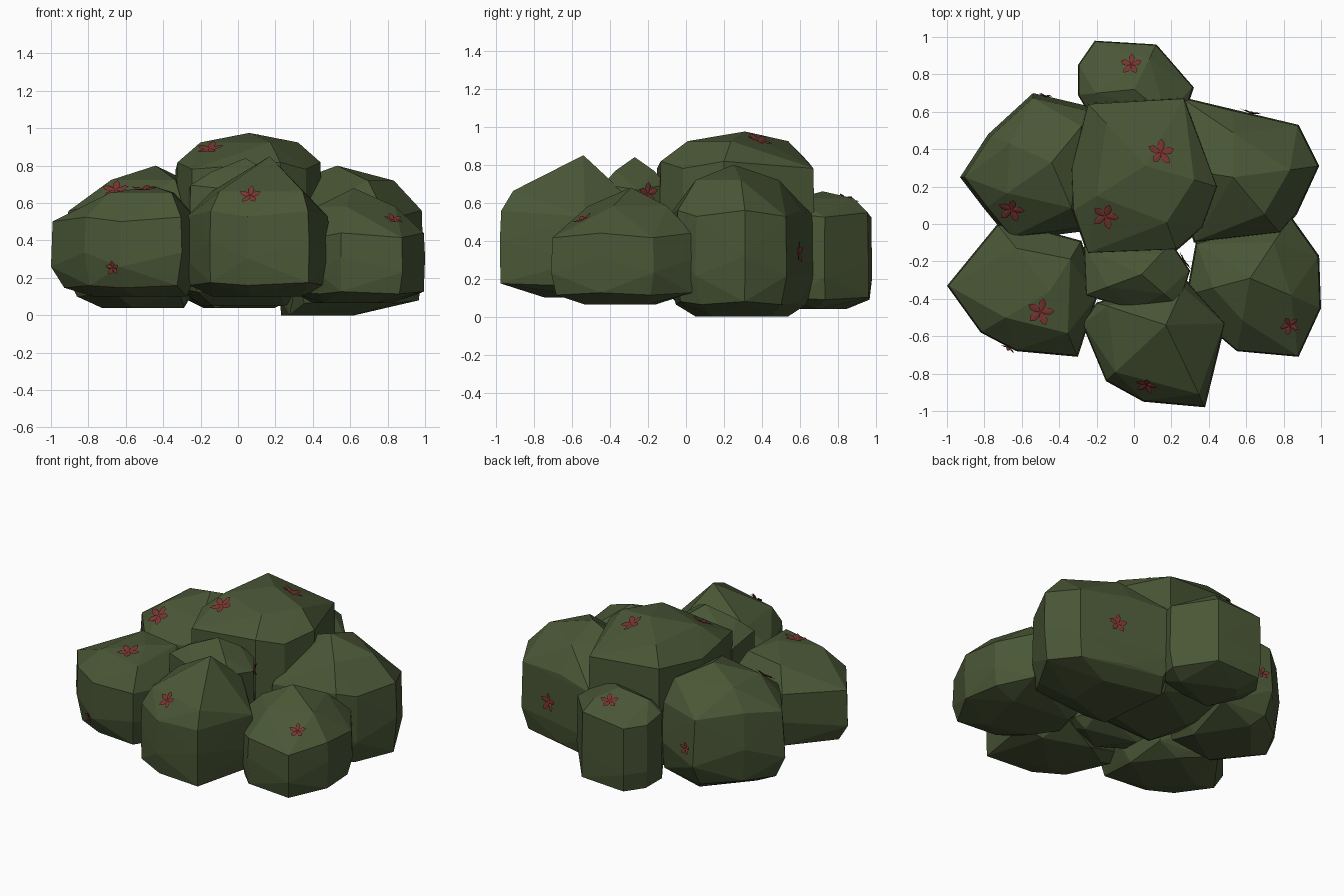
import bpy, bmesh, math
from mathutils import Vector
from mathutils.bvhtree import BVHTree

if "Cube" in bpy.data.objects:
    bpy.data.objects.remove(bpy.data.objects["Cube"])


def material(name, rgb):
    m = bpy.data.materials.new(name)
    m.diffuse_color = (*rgb, 1)
    m.use_nodes = True
    m.node_tree.nodes["Principled BSDF"].inputs["Base Color"].default_value = m.diffuse_color
    return m


LEAF = material("leaf_green", (0.068, 0.094, 0.037))
RED = material("flower_red", (0.19, 0.035, 0.03))


def finish(bm, name, mat):
    mesh = bpy.data.meshes.new(name)
    bm.to_mesh(mesh)
    mesh.materials.append(mat)
    ob = bpy.data.objects.new(name, mesh)
    bpy.context.collection.objects.link(ob)
    return ob


trees = []


# Faceted leaf clump: hull of a plan outline swept through a rounded height profile
def clump(name, outline, z0, z1, apex, foot, shoulder=0.62, shoulder_h=0.89,
          edge_h=0.66, low=0.88, rim=0.98):
    h = z1 - z0
    n = len(outline)
    mid = (sum(p[0] for p in outline) / n, sum(p[1] for p in outline) / n)
    bm = bmesh.new()

    def add(p, s, z, c=mid):
        bm.verts.new((c[0] + (p[0] - c[0]) * s, c[1] + (p[1] - c[1]) * s, z))

    for i, p in enumerate(outline):
        if i % 2:
            add(p, low + 0.06, z0 + h * 0.1)
            add(p, 1.0, z0 + h * 0.4)
            add(p, rim, z0 + h * (edge_h + 0.04))
            add(p, shoulder, z0 + h * shoulder_h, apex)
        else:
            add(p, 0.62, z0, foot)
            add(p, low, z0 + h * 0.08)
            add(p, 1.0, z0 + h * 0.27)
            add(p, rim, z0 + h * edge_h)
    bm.verts.new((*apex, z1))
    r = bmesh.ops.convex_hull(bm, input=bm.verts[:])
    junk = {g for g in r["geom_interior"] + r["geom_unused"]
            if isinstance(g, bmesh.types.BMVert)}
    bmesh.ops.delete(bm, geom=list(junk), context='VERTS')
    bmesh.ops.recalc_face_normals(bm, faces=bm.faces)
    trees.append(BVHTree.FromBMesh(bm))
    finish(bm, name, LEAF)
    bm.free()


clump("clump_front_left",
      [(-1, -.33), (-.82, -.58), (-.63, -.68), (-.30, -.71), (-.2, -.4), (-.28, -.09), (-.5, -.03), (-.73, 0)],
      0.10, 0.69, (-.45, -.36), (-.4, -.3), 0.64, 0.94, 0.68, 0.84)
clump("clump_front_centre",
      [(-.28, -.53), (-.15, -.84), (.05, -.95), (.38, -.98), (.49, -.53), (.28, -.3), (0, -.36), (-.2, -.42)],
      0.10, 0.85, (.17, -.54), (.1, -.4), 0.84, 0.75, 0.57, 0.93)
clump("clump_front_right",
      [(.33, -.1), (.84, .04), (.99, -.17), (1, -.45), (.88, -.71), (.55, -.68), (.42, -.57), (.28, -.38)],
      0.065, 0.68, (.62, -.29), (.52, -.25), 0.58, 0.84, 0.57, 0.92)
clump("clump_back_left",
      [(-.93, .25), (-.78, .48), (-.54, .70), (-.2, .62), (-.22, .2), (-.28, -.04), (-.66, -.09), (-.8, .08)],
      0.04, 0.80, (-.44, .33), (-.4, .3), 0.66, 0.9, 0.68, 0.82, 0.94)
clump("clump_back_right",
      [(.25, .68), (.53, .61), (.88, .53), (.99, .31), (.87, .05), (.78, -.05), (.32, -.1), (.2, .3)],
      0.0, 0.80, (.53, .25), (.2, .3), 0.66, 0.9, 0.66)
clump("clump_crown",
      [(-.34, .3), (-.25, .65), (.27, .68), (.45, .2), (.37, -.02), (.23, -.14), (-.25, -.16), (-.33, .07)],
      0.05, 0.975, (.06, .31), (.05, .25), 0.67, 0.945, 0.79)
clump("clump_back",
      [(-.21, .98), (.12, .96), (.32, .73), (.25, .52), (-.2, .52), (-.3, .69), (-.3, .85)],
      0.04, 0.66, (0, .72), (0, .62), 0.68, 0.94, 0.78, 0.94)
clump("clump_middle",
      [(-.27, -.12), (-.26, -.38), (0, -.46), (.24, -.44), (.3, -.25), (.2, -.1)],
      0.12, 0.84, (.04, -.27), (0, -.25), 0.6, 0.9, 0.76)


# Five-petal flower laid on the nearest leaf surface
def flower(i, pos, radius):
    hits = [t.find_nearest(Vector(pos)) for t in trees]
    loc, nrm, _, _ = min(hits, key=lambda h: h[3])
    q = nrm.to_track_quat('Z', 'Y')

    def at(x, y, z):
        return loc + q @ Vector((x, y, z))

    bm = bmesh.new()
    top = bm.verts.new(at(0, 0, 0.008))
    base = bm.verts.new(at(0, 0, 0.001))
    ring = []
    for k in range(5):
        for da, s, z in ((-36, .42, .006), (-19, .76, .011), (0, 1, .015), (19, .76, .011)):
            a = math.radians(72 * k + 90 + da)
            r = radius * s
            ring.append(bm.verts.new(at(r * math.cos(a), r * math.sin(a), z)))
    for a, b in zip(ring, ring[1:] + ring[:1]):
        bm.faces.new((top, a, b))
        bm.faces.new((base, b, a))
    finish(bm, f"flower_{i}", RED)
    bm.free()


blooms = [(-.02, .86, .64, .06), (.15, .39, .95, .075), (-.16, .02, .94, .075),
          (-.66, .06, .69, .075), (-.48, .66, .35, .045), (.63, .6, .34, .065),
          (-.5, -.47, .68, .075), (-.68, -.68, .25, .042), (.05, -.92, .69, .06),
          (.83, -.54, .51, .055), (.3, -.18, .65, .06)]
for i, (x, y, z, r) in enumerate(blooms, 1):
    flower(i, (x, y, z), r)
